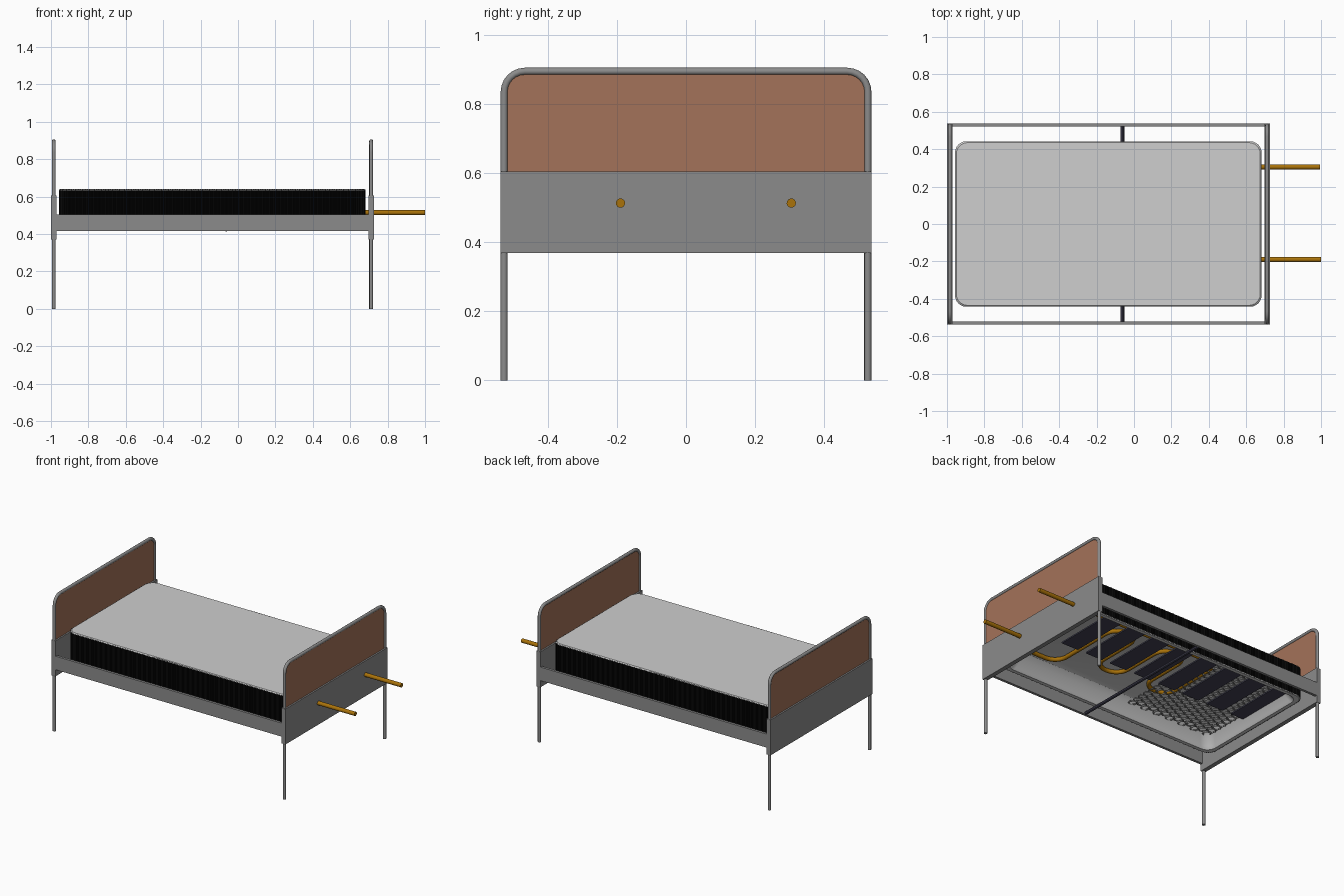
import bpy, bmesh, math
from mathutils import Vector

if "Cube" in bpy.data.objects:
    bpy.data.objects.remove(bpy.data.objects["Cube"])

def material(name, rgb):
    m = bpy.data.materials.new(name)
    m.diffuse_color = (*rgb, 1)
    m.use_nodes = True
    m.node_tree.nodes["Principled BSDF"].inputs["Base Color"].default_value = m.diffuse_color
    return m

STEEL = material("grey steel", (0.26, 0.26, 0.26))
WOOD = material("brown panel", (0.37, 0.17, 0.10))
CLOTH = material("pale cloth", (0.62, 0.62, 0.62))
BLACK = material("black side", (0.002, 0.002, 0.002))
BRASS = material("brass pipe", (0.40, 0.17, 0.003))
SLATE = material("dark slate", (0.055, 0.053, 0.085))

def finish(bm, name, mat, smooth=False):
    bmesh.ops.recalc_face_normals(bm, faces=bm.faces)
    me = bpy.data.meshes.new(name)
    bm.to_mesh(me)
    bm.free()
    me.materials.append(mat)
    ob = bpy.data.objects.new(name, me)
    bpy.context.collection.objects.link(ob)
    if smooth:
        bpy.context.view_layer.objects.active = ob
        ob.select_set(True)
        bpy.ops.object.shade_smooth_by_angle(angle=math.radians(35))
        ob.select_set(False)
    return ob

def box(name, lo, hi, mat):
    bm = bmesh.new()
    bmesh.ops.create_cube(bm, size=1)
    for v in bm.verts:
        v.co = Vector([(a + b) / 2 + c * (b - a) for a, b, c in zip(lo, hi, v.co)])
    return finish(bm, name, mat)

def fillet(points, r, closed=False, steps=6):
    """Round every corner of a polyline."""
    p = [Vector(q) for q in points]
    n, out = len(p), []
    for i in range(n):
        if not closed and i in (0, n - 1):
            out.append(p[i])
            continue
        a, b = p[i - 1] - p[i], p[(i + 1) % n] - p[i]
        rr = min(r, a.length * 0.499, b.length * 0.499)
        a.normalize()
        b.normalize()
        centre = p[i] + (a + b) * rr
        for k in range(steps + 1):
            t = k / steps * math.pi / 2
            out.append(centre - b * rr * math.cos(t) - a * rr * math.sin(t))
    return out

def tube(name, pts, radius, mat, sides=12):
    """Sweep a round section along a path."""
    bm = bmesh.new()
    rings, normal = [], None
    for i, p in enumerate(pts):
        t = (pts[min(i + 1, len(pts) - 1)] - pts[max(i - 1, 0)]).normalized()
        if normal is None:
            normal = t.orthogonal()
        normal = (normal - t * normal.dot(t)).normalized()
        side = t.cross(normal)
        rings.append([bm.verts.new(p + radius * (normal * math.cos(a) + side * math.sin(a)))
                      for a in (2 * math.pi * k / sides for k in range(sides))])
    for r0, r1 in zip(rings, rings[1:]):
        for k in range(sides):
            j = (k + 1) % sides
            bm.faces.new((r0[k], r0[j], r1[j], r1[k]))
    bm.faces.new(rings[0])
    bm.faces.new(rings[-1])
    return finish(bm, name, mat, True)

# mattress outline and shells built from inset loops
X0, X1, HY = -0.957, 0.682, 0.442

def outline(inset, z, r=0.06):
    x0, x1, y = X0 + inset, X1 - inset, HY - inset
    return fillet([(x0, -y, z), (x1, -y, z), (x1, y, z), (x0, y, z)], r, True)

def shell(name, loops, mat, cap):
    bm = bmesh.new()
    rings = [[bm.verts.new(p) for p in loop] for loop in loops]
    n = len(rings[0])
    for r0, r1 in zip(rings, rings[1:]):
        for k in range(n):
            j = (k + 1) % n
            bm.faces.new((r0[k], r0[j], r1[j], r1[k]))
    if cap:
        bm.faces.new(rings[-1])
    return finish(bm, name, mat, True)

def pleats(loop, count, depth):
    """Resample a loop evenly, pushing every second point inward."""
    pts = loop + [loop[0]]
    total = sum((b - a).length for a, b in zip(pts, pts[1:]))
    step, dist, out = total / count, 0.0, []
    for a, b in zip(pts, pts[1:]):
        length = (b - a).length
        while len(out) < count and len(out) * step <= dist + length:
            t = (len(out) * step - dist) / max(length, 1e-9)
            d = (b - a).normalized()
            inward = Vector((-d.y, d.x, 0)) * depth * (len(out) % 2)
            out.append(a.lerp(b, t) + inward)
        dist += length
    return out

# two matching bed ends
for label, x in (("head", -0.985), ("foot", 0.712)):
    tube(label + "_tube_frame", fillet([(x, -0.527, 0), (x, -0.527, 0.896),
         (x, 0.527, 0.896), (x, 0.527, 0)], 0.06), 0.0105, STEEL)
    box(label + "_plate", (x - 0.0145, -0.538, 0.37), (x + 0.0145, 0.538, 0.606), STEEL)
    bm = bmesh.new()
    face = bm.faces.new([bm.verts.new(p) for p in
                         fillet([(x - 0.004, -0.522, 0.50), (x - 0.004, -0.522, 0.891),
                                 (x - 0.004, 0.522, 0.891), (x - 0.004, 0.522, 0.50)], 0.055, True)])
    ext = bmesh.ops.extrude_face_region(bm, geom=[face])
    for v in ext["geom"]:
        if isinstance(v, bmesh.types.BMVert):
            v.co.x += 0.008
    finish(bm, label + "_panel", WOOD)

# side rails and cross bar
for label, s in (("front", -1), ("back", 1)):
    ys = sorted((s * 0.521, s * 0.538))
    box(label + "_side_rail", (-0.975, ys[0], 0.415), (0.70, ys[1], 0.505), STEEL)
tube("cross_bar", [Vector((-0.062, -0.525, 0.423)), Vector((-0.062, 0.525, 0.423))], 0.010, SLATE, 8)

# mattress: top cover, pleated sides, recessed underside
shell("mattress_top", [outline(0, 0.633), outline(0.007, 0.640)], CLOTH, True)
shell("mattress_side", [pleats(outline(0.0005, z), 800, 0.005) for z in (0.432, 0.637)], BLACK, False)
shell("mattress_underside", [outline(0, 0.436), outline(0.006, 0.430), outline(0.03, 0.430),
      outline(0.04, 0.445), outline(0.065, 0.500), outline(0.10, 0.528)], CLOTH, True)

# slats under the back half
for i in range(8):
    x = 0.45 - i * 0.188
    box(f"slat_{i + 1}", (x - 0.062, -0.06, 0.488), (x + 0.062, 0.40, 0.497), SLATE)

# spring mesh at the head end: rows of small rings
bm = bmesh.new()
SEG, SEC = 10, 4
for i in range(13):
    for j in range(16):
        cx, cy = -0.86 + i * 0.048, -0.35 + j * 0.046 + (i % 2) * 0.023
        vs = []
        for a in range(SEG):
            u = 2 * math.pi * a / SEG
            for b in range(SEC):
                w = 2 * math.pi * b / SEC
                r = 0.024 + 0.005 * math.cos(w)
                vs.append(bm.verts.new((cx + r * math.cos(u), cy + r * math.sin(u),
                                        0.504 + 0.005 * math.sin(w))))
        for a in range(SEG):
            for b in range(SEC):
                c, d = (a + 1) % SEG, (b + 1) % SEC
                bm.faces.new((vs[a * SEC + b], vs[c * SEC + b], vs[c * SEC + d], vs[a * SEC + d]))
finish(bm, "spring_mesh", STEEL, True)

# brass pipe: enters at the foot, winds back and forth, and returns
Z = 0.514
path = [(1.0, -0.19), (0.58, -0.19), (0.58, -0.29), (0.356, -0.29), (0.356, 0.25), (0.168, 0.25),
        (0.168, -0.17), (-0.02, -0.17), (-0.02, 0.25), (-0.208, 0.25), (-0.208, -0.17),
        (-0.396, -0.17), (-0.396, 0.305), (0.995, 0.305)]
tube("brass_pipe", fillet([(x, y, Z) for x, y in path], 0.09, steps=8), 0.0135, BRASS)
